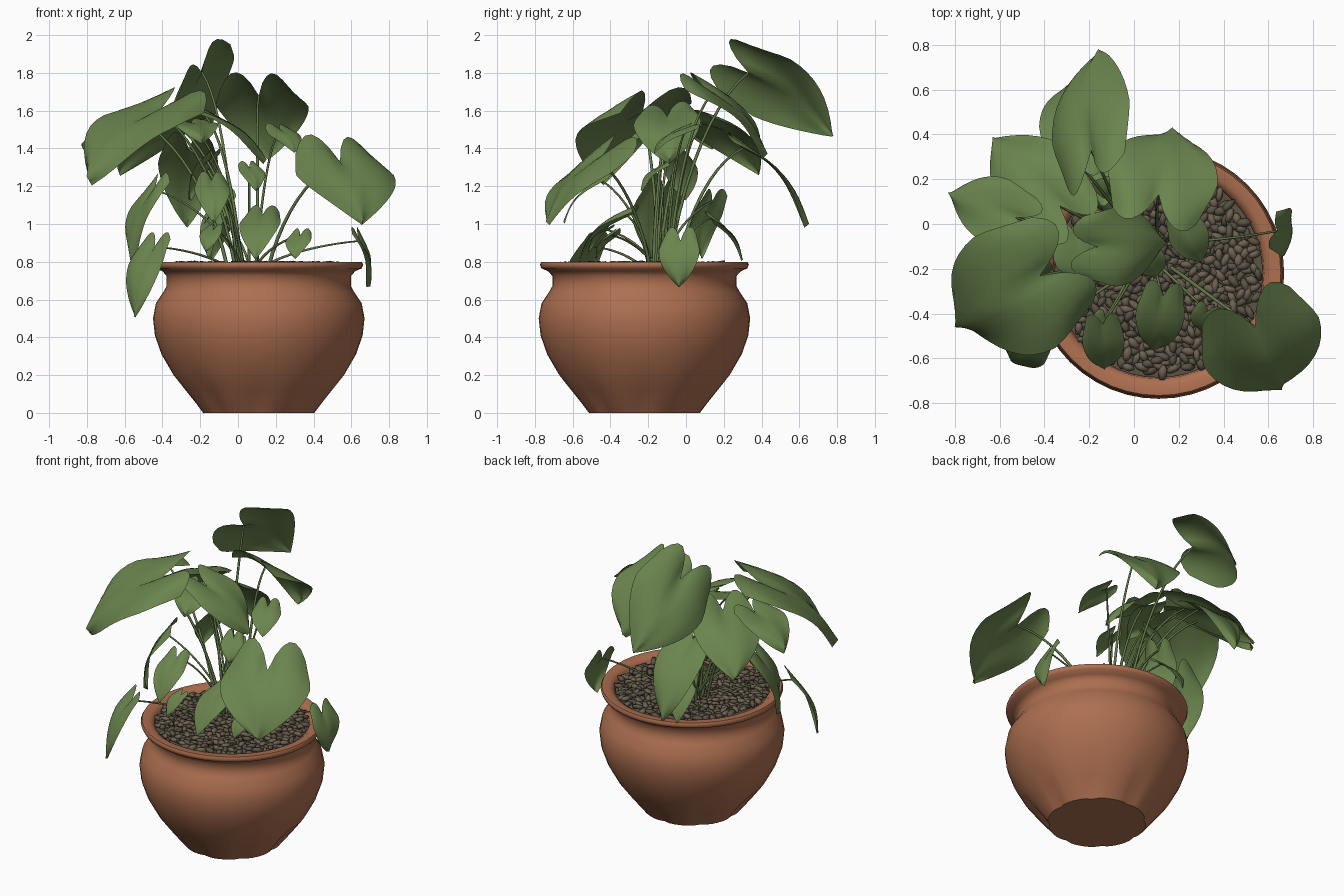
import bpy, bmesh, math, random
from mathutils import Vector, Matrix

random.seed(4)
cube = bpy.data.objects.get("Cube")
if cube:
    bpy.data.objects.remove(cube, do_unlink=True)

POT = Vector((0.11, -0.22, 0))      # pot axis
ROOT = Vector((0.06, -0.15, 0.76))  # where the stems gather
UP = Vector((0, 0, 1))


def material(name, color):
    mat = bpy.data.materials.new(name)
    mat.use_nodes = True
    mat.diffuse_color = (*color, 1)
    shader = mat.node_tree.nodes["Principled BSDF"]
    shader.inputs["Base Color"].default_value = (*color, 1)
    shader.inputs["Roughness"].default_value = 0.8
    return mat


terracotta = material("terracotta", (0.42, 0.16, 0.08))
leaf_green = material("leaf green", (0.145, 0.23, 0.075))
stem_green = material("stem green", (0.125, 0.195, 0.065))
pebble_brown = material("pebble brown", (0.155, 0.122, 0.084))
pebble_dark = material("dark pebble brown", (0.105, 0.085, 0.06))


def add_object(name, data, *mats):
    obj = bpy.data.objects.new(name, data)
    bpy.context.collection.objects.link(obj)
    for mat in mats:
        data.materials.append(mat)
    return obj


def finish(name, bm, *mats, smooth=True):
    mesh = bpy.data.meshes.new(name)
    for face in bm.faces:
        face.smooth = smooth
    bm.to_mesh(mesh)
    bm.free()
    return add_object(name, mesh, *mats)


# Pot: a lathed profile whose lower rings are pressed in by shallow flutes
def build_pot(sides=48, flutes=8):
    profile = [(0.3, 0), (0.34, 0.05), (0.395, 0.12), (0.455, 0.2), (0.515, 0.31),
               (0.55, 0.41), (0.56, 0.5), (0.545, 0.58), (0.505, 0.64), (0.488, 0.67),
               (0.488, 0.725), (0.51, 0.75), (0.545, 0.765), (0.553, 0.785),
               (0.545, 0.8), (0.5, 0.8), (0.47, 0.78), (0.46, 0.7)]
    bm = bmesh.new()
    rings = []
    for radius, z in profile:
        ring = []
        depth = 0.07 * max(0, 1 - abs(z - 0.06) / 0.16)
        for i in range(sides):
            a = math.tau * i / sides
            r = radius * (1 - depth * max(0, math.cos(flutes * a)) ** 2)
            ring.append(bm.verts.new(POT + Vector((r * math.cos(a), r * math.sin(a), z))))
        rings.append(ring)
    for low, high in zip(rings, rings[1:]):
        for i in range(sides):
            j = (i + 1) % sides
            bm.faces.new((low[i], low[j], high[j], high[i]))
    bm.faces.new(rings[0][::-1])
    pot = finish("pot", bm, terracotta)
    bpy.context.view_layer.objects.active = pot
    pot.select_set(True)
    bpy.ops.object.shade_smooth_by_angle(angle=math.radians(50))
    pot.select_set(False)


# Soil disc covered with elongated pebbles in a sunflower layout
def build_soil(count=480, radius=0.465):
    bm = bmesh.new()
    bmesh.ops.create_circle(bm, cap_ends=True, segments=48, radius=radius,
                            matrix=Matrix.Translation(POT + UP * 0.76))
    finish("soil", bm, pebble_dark, smooth=False)
    bm = bmesh.new()
    for i in range(count):
        r = (radius - 0.015) * math.sqrt((i + 0.5) / count)
        a = i * math.pi * (3 - math.sqrt(5)) + random.uniform(-0.03, 0.03)
        place = POT + Vector((r * math.cos(a), r * math.sin(a), random.uniform(0.768, 0.79)))
        turn = Matrix.Rotation(random.uniform(0, math.pi), 4, "Z")
        tilt = Matrix.Rotation(random.uniform(-0.35, 0.35), 4, "Y")
        size = Matrix.Diagonal((random.uniform(0.032, 0.044), random.uniform(0.017, 0.023), 0.016, 1))
        made = bmesh.ops.create_icosphere(bm, subdivisions=1, radius=1,
                                          matrix=Matrix.Translation(place) @ turn @ tilt @ size)
        shade = random.randint(0, 1)
        for face in {f for v in made["verts"] for f in v.link_faces}:
            face.material_index = shade
    finish("pebbles", bm, pebble_brown, pebble_dark)


# Heart-shaped blade: notch at base, lobes behind it, gentle arch and waves
def build_leaf(name, base, tip, half, roll=0.0, rows=12, cols=12):
    axis = tip - base
    length = axis.length
    along = axis.normalized()
    side = along.cross(UP).normalized()
    side = Matrix.Rotation(roll, 3, along) @ side
    normal = side.cross(along)
    phase = random.uniform(0, math.tau)
    bm = bmesh.new()
    grid = []
    for i in range(rows + 1):
        t = i / rows
        # rounded shoulders that taper to a point
        width = half * (0.76 + 0.8 * t) if t < 0.3 else half * (1 - ((t - 0.3) / 0.7) ** 1.9)
        line = []
        for j in range(cols + 1):
            v = 2 * j / cols - 1
            lobe = math.sin(math.pi * min(1, abs(v) * 0.86)) ** 0.8 * (1 - t) ** 2
            back = 0.72 * half * lobe
            lift = (0.13 * length * math.sin(math.pi * t) - 0.12 * half * v * v
                    + 0.08 * half * math.sin(5 * t + 3 * v + phase) * abs(v))
            line.append(bm.verts.new(base + along * (t * length - back)
                                     + side * (v * width) + normal * lift))
        grid.append(line)
    for a, b in zip(grid, grid[1:]):
        for j in range(cols):
            bm.faces.new((a[j], a[j + 1], b[j + 1], b[j]))
    bmesh.ops.remove_doubles(bm, verts=bm.verts, dist=0.0005)
    finish(name, bm, leaf_green)


# Stem: an arching tapered tube from the soil to the leaf notch
def build_stem(name, base, thick):
    reach = Vector((base.x - ROOT.x, base.y - ROOT.y, 0))
    start = ROOT + reach * 0.16 + Vector((random.uniform(-0.04, 0.04), random.uniform(-0.04, 0.04), 0))
    rise = base.z - start.z
    curve = bpy.data.curves.new(name, "CURVE")
    curve.dimensions = "3D"
    curve.bevel_depth = thick
    curve.bevel_resolution = 1
    curve.resolution_u = 10
    spline = curve.splines.new("BEZIER")
    spline.bezier_points.add(1)
    first, last = spline.bezier_points
    first.co, last.co = start, base
    first.handle_left = start - UP * 0.1
    first.handle_right = start + reach * 0.15 + UP * rise * 0.5
    last.handle_left = base - reach * 0.35 - UP * rise * 0.12
    last.handle_right = base + reach * 0.1
    last.radius = 0.6
    add_object(name, curve, stem_green)


# Leaves: base, tip, half width and (for large ones) roll about the midrib
LARGE = [
    ((-0.19, 0.33, 1.8), (-0.16, 0.78, 1.47), 0.25, -0.85),
    ((0.11, 0.13, 1.68), (0.17, 0.43, 1.37), 0.25, 0),
    ((-0.17, -0.1, 1.57), (0.15, -0.09, 1.34), 0.18, 0.1),
    ((-0.26, 0.3, 1.4), (-0.27, 0.65, 1.0), 0.16, 0),
    ((0.54, -0.46, 1.33), (0.66, -0.74, 1.01), 0.28, 0),
    ((-0.42, -0.23, 1.59), (-0.8, -0.46, 1.25), 0.31, -0.15),
    ((-0.33, 0.08, 1.53), (-0.63, 0.39, 1.27), 0.21, 0),
    ((-0.53, 0.03, 1.55), (-0.83, 0.14, 1.42), 0.15, 0),
]
SMALL = [
    ((-0.25, -0.06, 1.53), (-0.19, -0.3, 1.45), 0.13),
    ((0.22, 0.0, 1.5), (0.3, -0.17, 1.38), 0.09),
    ((0.13, -0.32, 1.05), (0.09, -0.57, 0.82), 0.11),
    ((-0.14, -0.45, 1.23), (-0.13, -0.65, 1.01), 0.095),
    ((0.33, -0.39, 0.94), (0.3, -0.48, 0.82), 0.07),
    ((-0.13, -0.42, 0.97), (-0.17, -0.52, 0.86), 0.06),
    ((0.64, -0.03, 0.91), (0.7, -0.04, 0.67), 0.11),
    ((-0.44, -0.49, 0.88), (-0.55, -0.61, 0.51), 0.12),
    ((-0.44, -0.12, 1.18), (-0.57, -0.18, 0.81), 0.14),
    ((-0.1, 0.13, 1.03), (-0.14, 0.3, 0.81), 0.08),
    ((-0.08, 0.14, 1.12), (-0.16, 0.08, 0.82), 0.1),
    ((-0.15, -0.05, 1.34), (-0.26, 0.0, 1.13), 0.1),
    ((0.06, -0.13, 1.3), (0.1, -0.24, 1.18), 0.07),
]

build_pot()
build_soil()
for kind, leaves, thick in (("large", LARGE, 0.01), ("small", SMALL, 0.008)):
    for n, (base, tip, half, *roll) in enumerate(leaves, 1):
        base, tip = Vector(base), Vector(tip)
        build_leaf(f"{kind}_leaf_{n}", base, tip, half, *roll)
        build_stem(f"{kind}_stem_{n}", base, thick)
